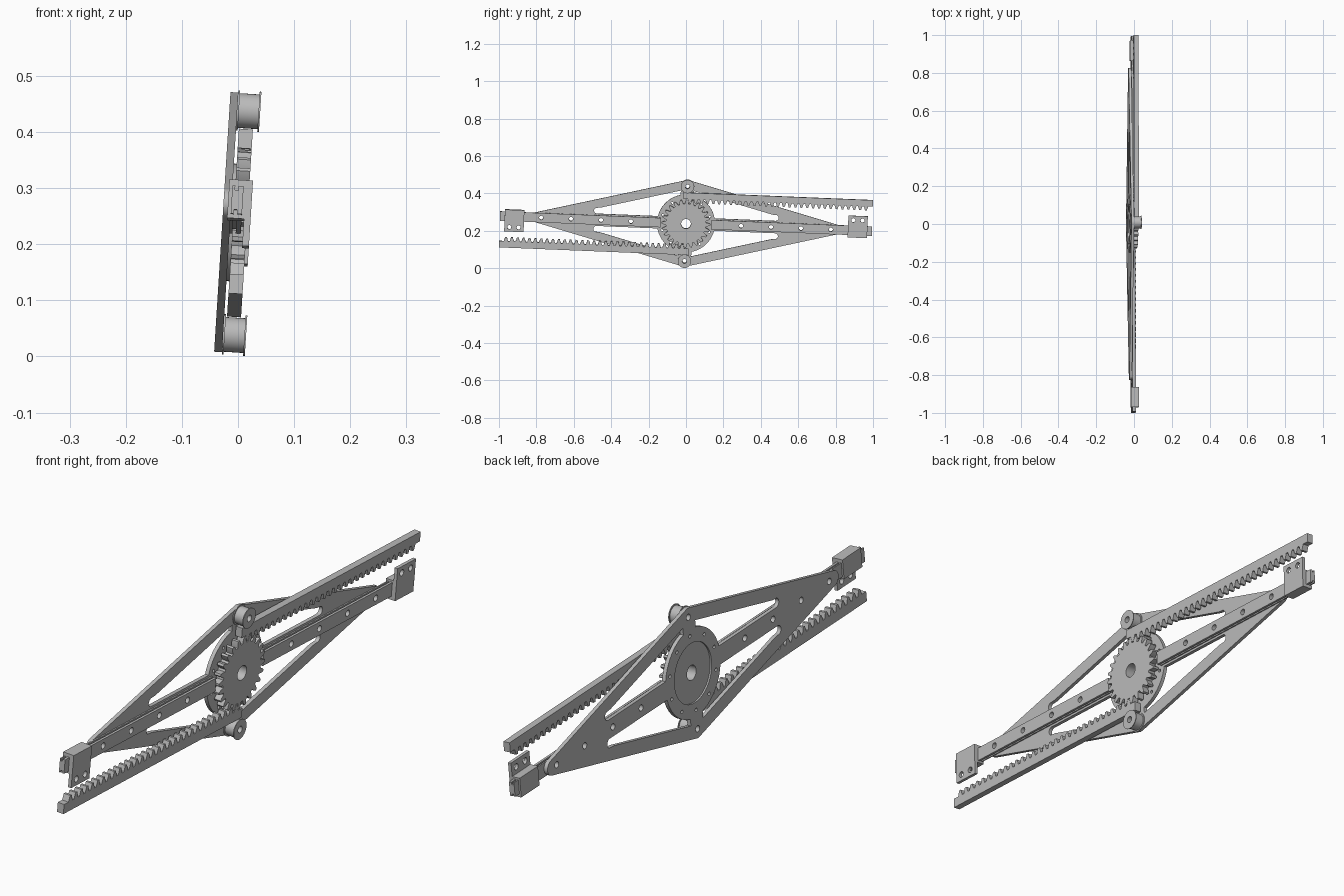
import bpy, bmesh, math
from math import sin, cos, pi, radians
from mathutils import Matrix

cube = bpy.data.objects.get("Cube")
if cube:
    bpy.data.objects.remove(cube, do_unlink=True)

steel = bpy.data.materials.new("plain grey metal")
steel.use_nodes = True
GREY = (0.5, 0.5, 0.5, 1)
steel.diffuse_color = GREY
steel.node_tree.nodes["Principled BSDF"].inputs["Base Color"].default_value = GREY

# Parts are drawn flat (length, height, depth), then stood up and tilted
STAND = Matrix(((0, 0, 1, 0), (1, 0, 0, 0), (0, 1, 0, 0), (0, 0, 0, 1)))
PLACE = (Matrix.Translation((0, 0, 0.238)) @ Matrix.Rotation(0.063, 4, 'Y')
         @ Matrix.Rotation(-0.041, 4, 'X') @ STAND)


def arc(cx, cy, r, a0, a1, n):
    return [(cx + r * cos(radians(a0 + (a1 - a0) * i / n)),
             cy + r * sin(radians(a0 + (a1 - a0) * i / n))) for i in range(n + 1)]


def circle(cx, cy, r, n=32):
    return arc(cx, cy, r, 0, 360, n)[:-1]


def rect(x0, x1, y0, y1):
    return [(x0, y0), (x1, y0), (x1, y1), (x0, y1)]


def flip(loop, sx, sy):
    return [(x * sx, y * sy) for x, y in loop]


def slab(name, loops, w0, w1):
    """Extrude an outline with holes from depth w0 to w1."""
    curve = bpy.data.curves.new(name, 'CURVE')
    curve.dimensions = '2D'
    curve.fill_mode = 'BOTH'
    curve.extrude = (w1 - w0) / 2
    for loop in loops:
        spline = curve.splines.new('POLY')
        spline.points.add(len(loop) - 1)
        for p, (x, y) in zip(spline.points, loop):
            p.co = (x, y, 0, 1)
        spline.use_cyclic_u = True
    temp = bpy.data.objects.new(name + "_outline", curve)
    bpy.context.collection.objects.link(temp)
    graph = bpy.context.evaluated_depsgraph_get()
    mesh = bpy.data.meshes.new_from_object(temp.evaluated_get(graph))
    bpy.data.objects.remove(temp, do_unlink=True)
    bm = bmesh.new()
    bm.from_mesh(mesh)
    bmesh.ops.remove_doubles(bm, verts=bm.verts, dist=1e-5)
    bmesh.ops.translate(bm, verts=bm.verts, vec=(0, 0, (w0 + w1) / 2))
    bmesh.ops.recalc_face_normals(bm, faces=bm.faces)
    bm.to_mesh(mesh)
    bm.free()
    mesh.materials.clear()
    mesh.materials.append(steel)
    obj = bpy.data.objects.new(name, mesh)
    bpy.context.collection.objects.link(obj)
    obj.matrix_world = PLACE
    bpy.ops.object.select_all(action='DESELECT')
    obj.select_set(True)
    bpy.context.view_layer.objects.active = obj
    bpy.ops.object.shade_smooth_by_angle(angle=radians(25))
    return obj


# Diamond back plate with four openings, bolt holes and a round centre cut-out
outline = (arc(0.8, 0, 0.027, -76, 76, 12) + arc(0, 0.2, 0.032, 76, 104, 6)
           + arc(-0.8, 0, 0.027, 104, 256, 12) + arc(0, -0.2, 0.032, 256, 284, 6))
opening = ([(0.035, 0.175), (0.46, 0.066)] + arc(0.478, 0.049, 0.016, 70, -90, 8)
           + arc(0, 0, 0.155, 12.3, 77, 16))
loops = [outline] + [flip(opening, sx, sy) for sx in (1, -1) for sy in (1, -1)]
rail_holes = [0.295 + 0.16 * i for i in range(4)]
for s in (1, -1):
    loops += [circle(s * u, 0, 0.011, 20) for u in rail_holes]
    loops.append(circle(0, s * 0.2, 0.011, 20))
loops += [circle(x, y, 0.006, 12) for x, y in arc(0, 0, 0.132, 18, 342, 9)]
loops.append(circle(0, 0, 0.105, 48))
slab("back_plate", loops, -0.028, -0.014)
slab("bearing_disc", [circle(0, 0, 0.105, 48), circle(0, 0, 0.026)], -0.022, -0.009)

# Spur gear
TEETH, MODULE = 24, 0.01
gear = []
for i in range(TEETH):
    a = pi / 2 + 2 * pi * i / TEETH
    for da, r in ((-0.095, 0.1075), (-0.066, 0.12), (-0.03, 0.13),
                  (0.03, 0.13), (0.066, 0.12), (0.095, 0.1075)):
        gear.append((r * cos(a + da), r * sin(a + da)))
slab("pinion_gear", [gear, circle(0, 0, 0.026)], -0.009, 0.016)

# Toothed racks, one above and one below the gear
PITCH = pi * MODULE
START, END, BACK, ROOT, TIP = -0.02, 0.994, 0.167, 0.1325, 0.111
rack = [(END, BACK), (START, BACK), (START, ROOT)]
k = 0
while PITCH * (k + 0.5) + 0.012 < END:
    c = PITCH * (k + 0.5)
    rack += [(c - 0.0115, ROOT), (c - 0.0045, TIP), (c + 0.0045, TIP), (c + 0.0115, ROOT)]
    k += 1
rack.append((END, ROOT))

for side, s in (("rear", 1), ("front", -1)):
    slab(side + "_rack", [flip(rack, s, s)], -0.009, 0.016)

    # Flanged guide roller
    for part, r, w0, w1 in (("inner_flange", 0.036, -0.014, -0.011),
                            ("roller", 0.031, -0.011, 0.024),
                            ("outer_flange", 0.036, 0.024, 0.027)):
        slab(f"{side}_{part}", [circle(0, s * 0.2, r), circle(0, s * 0.2, 0.012, 20)], w0, w1)

    # Grooved guide rail
    for part, h, w0, w1 in (("base", 0.025, -0.014, -0.009),
                            ("web", 0.017, -0.009, -0.003),
                            ("cap", 0.025, -0.003, 0.006)):
        holes = [circle(s * u, 0, 0.011, 20) for u in rail_holes]
        slab(f"{side}_rail_{part}", [flip(rect(0.135, 0.995, -h, h), s, s)] + holes, w0, w1)

    # Sliding carriage with its mounting plate
    slab(side + "_carriage", [flip(rect(0.866, 0.97, -0.037, 0.032), s, s)], -0.02, 0.01)
    mount = [rect(0.866, 0.97, -0.037, 0.08)]
    mount += [circle(u, 0.056, 0.011, 20) for u in (0.893, 0.943)]
    slab(side + "_mount_plate", [flip(m, s, s) for m in mount], 0.01, 0.022)
